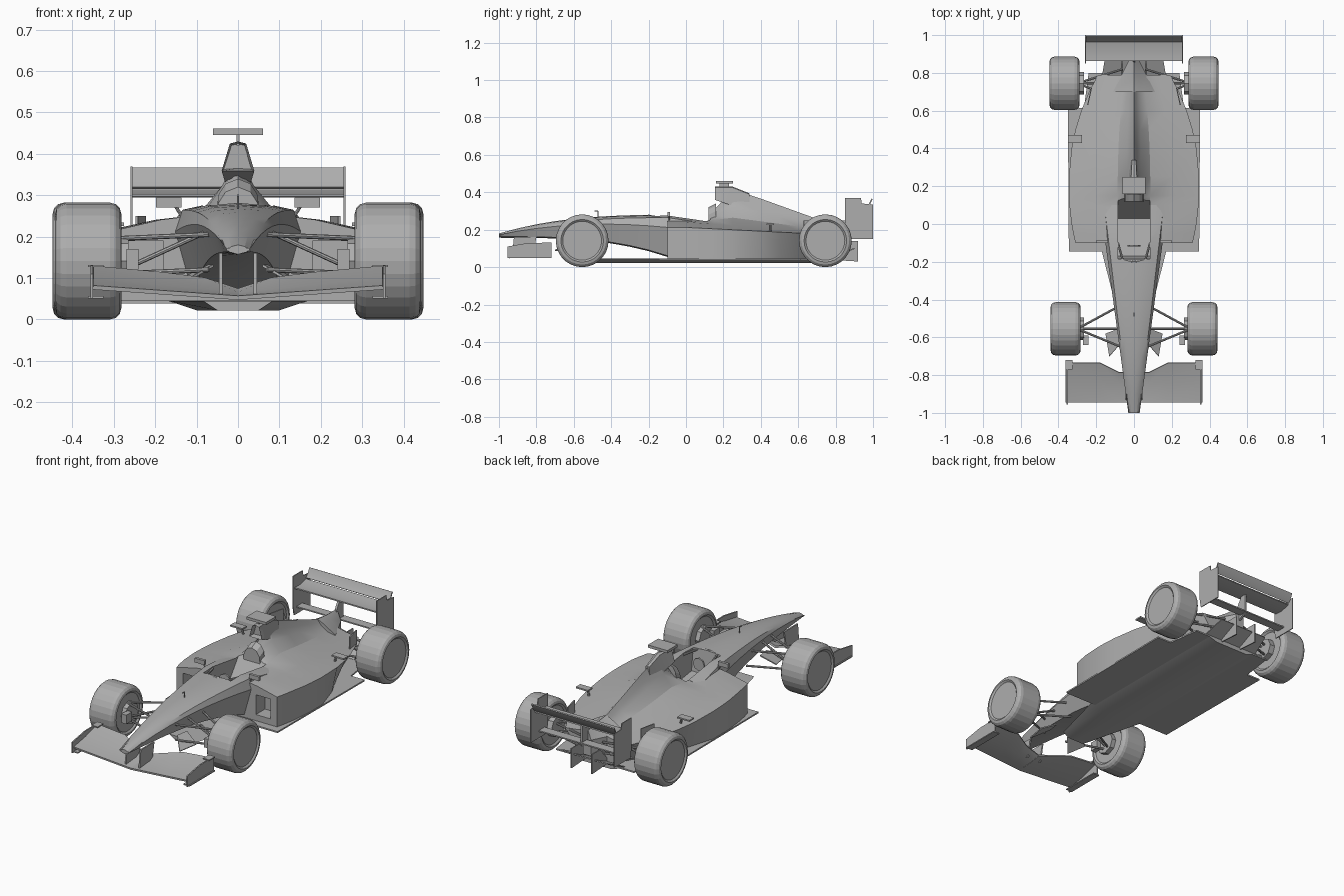
import bpy, bmesh, math
from mathutils import Vector, Matrix

if "Cube" in bpy.data.objects:
    bpy.data.objects.remove(bpy.data.objects["Cube"])

grey = bpy.data.materials.new("plain grey")
grey.use_nodes = True
grey.diffuse_color = (.42, .42, .42, 1)
grey.node_tree.nodes["Principled BSDF"].inputs["Base Color"].default_value = grey.diffuse_color
parts = []


def finish(name, bm, mirror=False, thickness=None):
    """Turn a bmesh into a named grey object, optionally mirrored in x."""
    bmesh.ops.recalc_face_normals(bm, faces=bm.faces)
    mesh = bpy.data.meshes.new(name)
    bm.to_mesh(mesh)
    bm.free()
    mesh.materials.append(grey)
    ob = bpy.data.objects.new(name, mesh)
    bpy.context.collection.objects.link(ob)
    if thickness:
        solidify = ob.modifiers.new("thickness", 'SOLIDIFY')
        solidify.thickness = thickness
        solidify.offset = 0
    if mirror:
        ob.modifiers.new("mirror", 'MIRROR')
    parts.append(ob)
    return ob


def skin(bm, rows, closed=False):
    """Join neighbouring rows of points with quads."""
    rings = [[bm.verts.new(point) for point in row] for row in rows]
    count = len(rings[0])
    for ring, following in zip(rings, rings[1:]):
        for i in range(count if closed else count - 1):
            j = (i + 1) % count
            bm.faces.new((ring[i], ring[j], following[j], following[i]))
    return rings


def tube(name, rows, mirror=False):
    """Closed rings of points with both ends capped."""
    bm = bmesh.new()
    rings = skin(bm, rows, closed=True)
    bm.faces.new(rings[0])
    bm.faces.new(rings[-1])
    return finish(name, bm, mirror)


def loft(name, stations, section):
    """Half section from top centre to bottom centre at each y, reflected in x."""
    rows = []
    for y in stations:
        half = section(y)
        ring = half + [(-x, z) for x, z in reversed(half) if x > 0]
        rows.append([(x, y, z) for x, z in ring])
    return tube(name, rows)


def surface(name, rows, thickness=.006):
    bm = bmesh.new()
    skin(bm, rows)
    return finish(name, bm, True, thickness)


def side_plate(name, outline, inner, outer, mirror=True):
    """Outline in y and z, extruded across x."""
    return tube(name, [[(x, y, z) for y, z in outline] for x in (inner, outer)], mirror)


def flat_plate(name, outline, bottom, top):
    """Outline in x and y, extruded upwards."""
    return tube(name, [[(x, y, z) for x, y in outline] for z in (bottom, top)], True)


def box(name, inner, outer, front, back, bottom, top):
    return flat_plate(name, [(inner, front), (outer, front), (outer, back), (inner, back)], bottom, top)


def rods(name, pairs, radius=.006):
    bm = bmesh.new()
    for start, end in pairs:
        start, end = Vector(start), Vector(end)
        axis = end - start
        turn = axis.to_track_quat('Z', 'Y').to_matrix().to_4x4()
        bmesh.ops.create_cone(bm, cap_ends=True, segments=8, radius1=radius, radius2=radius,
                              depth=axis.length, matrix=Matrix.Translation((start + end) / 2) @ turn)
    return finish(name, bm, True)


# Wheels, with rounded shoulders and sunken rims
radius, tread = .141, .16


def wheel_pair(name, x, y):
    bm = bmesh.new()
    place = Matrix.Translation((x, y, radius)) @ Matrix.Rotation(math.pi / 2, 4, 'Y')
    bmesh.ops.create_cone(bm, cap_ends=True, segments=28, radius1=radius, radius2=radius,
                          depth=tread, matrix=place)
    shoulders = {edge for face in bm.faces if len(face.verts) > 4 for edge in face.edges}
    bmesh.ops.bevel(bm, geom=list(shoulders), offset=.027, offset_type='OFFSET',
                    segments=3, profile=.5, affect='EDGES')
    rims = [face for face in bm.faces if len(face.verts) > 4]
    bmesh.ops.inset_individual(bm, faces=rims, thickness=.01, depth=-.008)
    return finish(name, bm, True)


front_axle, rear_axle = -.555, .745
wheels = [wheel_pair("front_wheels", .362, front_axle), wheel_pair("rear_wheels", .368, rear_axle)]


# Nose and survival cell: steadily widening, with a top that levels out
def cell_section(y):
    along = y + 1
    width = .03 + .135 * along
    top = .18 + .1 * (1 - (1 - along) ** 3) - .15 * max(0, along - .9)
    low = max(.045, .157 - .14 * along ** 3)
    middle = top - .3 * (top - low)
    return [(0, top), (width * .55, top - .004), (width * .88, top - .015),
            (width, middle), (width * .72, low + .006), (0, low)]


nose = loft("nose_and_cell", [i / 10 - 1 for i in range(12)], cell_section)


# Side pods and engine deck, rising to a central ridge; the sides tuck in towards the back
def ridge_height(y):
    return max(.25, min(.14 + 1.1 * y, .51 - .36 * y))


def cover_section(y):
    width = .345 * (1 - abs((y - .2) / .85) ** 2.2)
    top = ridge_height(y)
    rim = .212 - .05 * max(0, y)
    low = .045
    hump = .045 - .04 * max(0, y)
    section = []
    for f in (0, .05, .11, .25, .6, 1):
        z = rim + hump * (1 - f * f) + max(0, top - rim - hump) * (1 - f) ** 6
        section.append((width * f, z))
    tuck = 1 - max(0, y - .3)
    return section + [(width * tuck, low), (0, low)]


engine = loft("engine_deck_and_pods", (-.1, -.05, 0, .1, .15, .25, .4, .5, .6, .7, .79), cover_section)


# Tail cone carrying the ridge back over the gearbox
def tail_section(y):
    top = ridge_height(y)
    width = .07 - .5 * (y - .78)
    return [(0, top), (width * .3, top - .015), (width, top - .06), (width, .1), (0, .1)]


loft("tail_cone", (.7, .78, .87), tail_section)

# Cockpit and inlet cutters
cockpit = side_plate("cockpit_cutter", [(-.2, .4), (-.17, .15), (.03, .12), (.14, .27), (.14, .4)],
                     -.085, .085, mirror=False)
inlet = box("inlet_cutter", .18, .27, -.2, -.02, .08, .19)
for cutter in (cockpit, inlet):
    parts.remove(cutter)
    cutter.hide_render = True
    cutter.hide_set(True)
for body, cutter in ((nose, cockpit), (engine, cockpit), (engine, inlet)):
    cut = body.modifiers.new("cut", 'BOOLEAN')
    cut.operation = 'DIFFERENCE'
    cut.solver = 'EXACT'
    cut.object = cutter


# Air intake behind the driver, with a recessed mouth
def intake_section(y):
    top = min(.43, .53 - .4 * y)
    low = .41 - .33 * y
    width = .055 - .1 * y
    return [(0, top), (width * .5, top - .005), (width, low), (0, low)]


intake = loft("air_intake", (.155, .25, .34), intake_section)
bm = bmesh.new()
bm.from_mesh(intake.data)
mouth = min(bm.faces, key=lambda face: face.calc_center_median().y)
bmesh.ops.inset_individual(bm, faces=[mouth], thickness=.006, depth=-.03)
bm.to_mesh(intake.data)
bm.free()
box("camera_pod", 0, .06, .16, .25, .446, .461)
box("camera_stalk", 0, .004, .18, .23, .42, .45)


# Rounded headrest
def headrest_section(y):
    top = .27 + .5 * (y - .02)
    return [(0, top), (.03, top - .012), (.048, top - .04), (.055, .2), (0, .2)]


loft("headrest", (.12, .16), headrest_section)

# Cockpit fittings
rods("steering_wheel", [((0, -.12, .23), (0, -.11, .23))], radius=.035)
rods("windscreen_lip", [((0, -.2, .276), (.06, -.19, .27)), ((.06, -.19, .27), (.085, -.1, .265))])
box("mirrors", .137, .198, -.1, -.085, .27, .294)
rods("mirror_stalks", [((.13, -.09, .24), (.155, -.09, .28))], radius=.004)
rods("antenna", [((0, -.47, .26), (0, -.47, .3)), ((0, -.47, .3), (0, -.49, .3))], radius=.003)


# Floor, and a plank with bevelled sides that reaches forward under the cell
def plank_section(y):
    reach = min(1, .5 + (y + .48) * 1.5)
    return [(0, .045), (.17 * reach, .045), (.1 * reach, .022), (0, .022)]


loft("plank", (-.48, -.15, .8), plank_section)
flat_plate("floor", [(0, -.145), (.345, -.145), (.35, .615), (.265, .615), (.24, .8), (0, .8)], .038, .046)
surface("diffuser", [[(0, .78, .045), (.17, .78, .045)], [(0, .9, .1), (.15, .9, .1)]])
side_plate("diffuser_fins", [(.76, .04), (.92, .03), (.92, .14), (.85, .14)], .06, .066)

# Vanes under the nose, fins and winglets on the pods
surface("turning_vanes", [[(.06, -.62, .13), (.13, -.7, .09)], [(.07, -.55, .13), (.15, -.58, .09)]])
surface("deck_fins", [[(.245, .63, z), (.225, .72, z)] for z in (.17, .25)])
box("pod_winglets", .275, .35, .43, .47, .226, .234)
rods("winglet_stalks", [((.28, .45, .18), (.29, .45, .23))])

# Front wing, rising towards its tips
span, leading = .35, -.945
ribs = []
for x in (0, .08, .18, span):
    f = x / span
    trailing = -.785 if f < .3 else -.735
    ribs.append([(x, leading, .052 + .025 * f), (x, -.84, .06 + .035 * f),
                 (x, trailing, .07 + .055 * math.sqrt(f))])
surface("front_wing", ribs, thickness=.01)
side_plate("front_endplates", [(-.955, .05), (-.72, .05), (-.72, .13), (-.84, .13), (-.955, .11)],
           span, span + .007)
box("endplate_feet", .325, .363, leading, -.72, .05, .056)
box("endplate_caps", .325, .363, -.77, -.72, .126, .132)
side_plate("nose_pylons", [(-.93, .06), (-.82, .06), (-.8, .16), (-.92, .16)], .038, .046)

# Rear wing: a flat main plane and a steep flap
half_span = .255


def wing_plane(name, profile):
    surface(name, [[(0, y, z), (half_span, y, z)] for y, z in profile], thickness=.007)


wing_plane("rear_wing", ((.862, .3), (.91, .298), (.965, .31)))
wing_plane("rear_flap", ((.965, .318), (.98, .335), (.995, .365)))
side_plate("rear_endplates", [(.86, .15), (1, .15), (1, .335), (.94, .34), (.935, .37), (.85, .37), (.85, .2)],
           half_span, half_span + .005)
box("beam_wing", 0, half_span, .88, .93, .185, .192)
side_plate("wing_post", [(.82, .18), (.87, .16), (.92, .19), (.92, .3), (.89, .3)], 0, .006)


# Suspension: two wishbones and a push rod to each wheel, ending in a brake drum
def suspension(name, axle, inner, mounts, upper, lower):
    hub = .3
    arms = [((inner, mount, height + .01), (hub, axle, height))
            for mount in mounts for height in (upper, lower)]
    push_rod = ((inner, axle, upper + .02), (hub, axle, lower))
    rods(name + "_suspension", arms + [push_rod])
    rods(name + "_brakes", [((hub - .035, axle, radius), (hub + .02, axle, radius))], radius=.06)


suspension("front", front_axle, .07, (-.65, -.43), .195, .11)
suspension("rear", rear_axle, .06, (.65, .82), .16, .1)
box("brake_ducts", .24, .27, -.64, -.59, .12, .17)

# Bake the modifiers, then smooth everything but the tyres
bpy.ops.object.select_all(action='DESELECT')
for ob in parts:
    ob.select_set(True)
bpy.context.view_layer.objects.active = nose
bpy.ops.object.convert(target='MESH')
for ob in wheels:
    ob.select_set(False)
bpy.ops.object.shade_smooth_by_angle(angle=math.radians(25))
